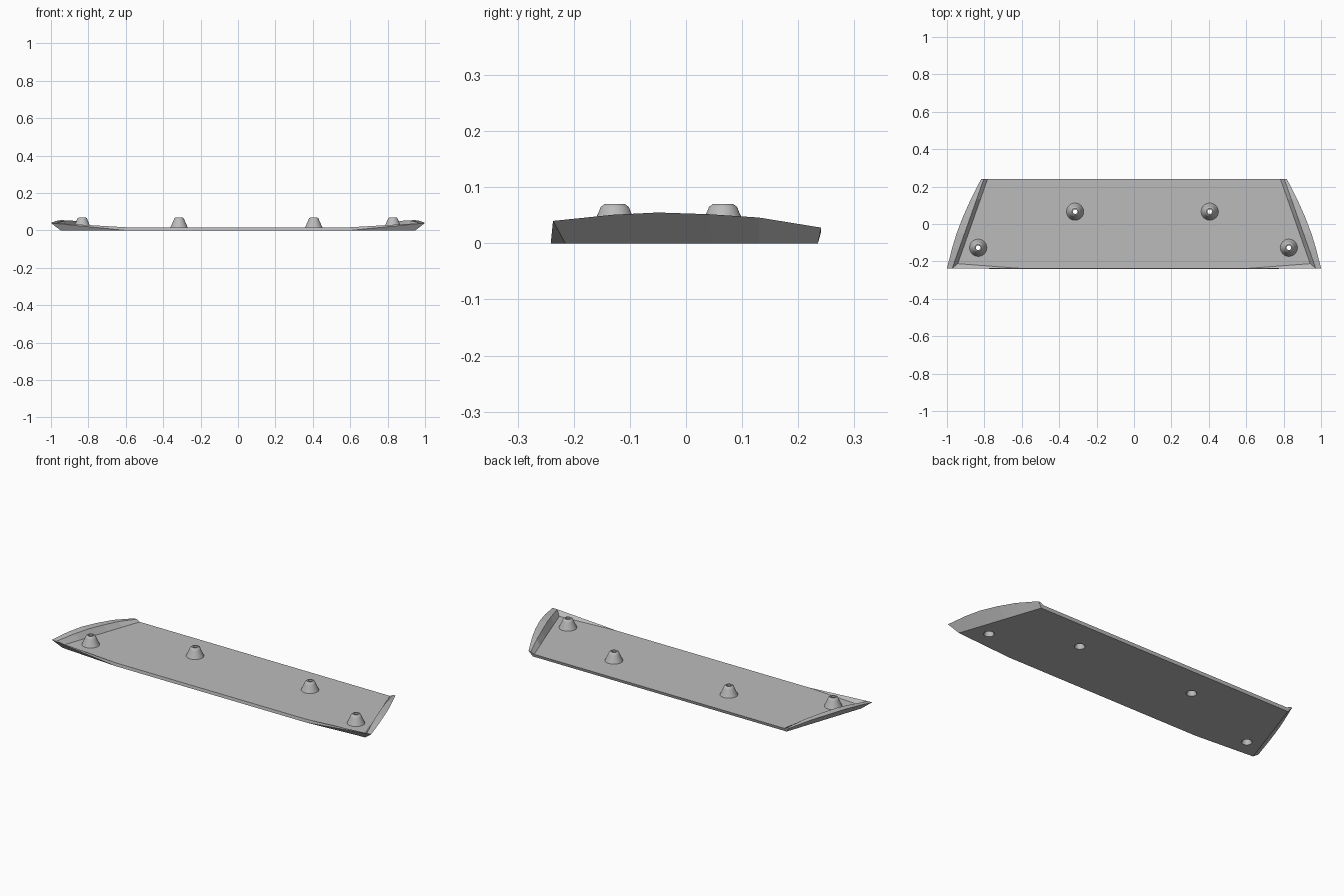
import bpy, bmesh, math
from mathutils import Vector

if "Cube" in bpy.data.objects:
    bpy.data.objects.remove(bpy.data.objects["Cube"], do_unlink=True)

grey = bpy.data.materials.new("plain grey")
grey.use_nodes = True
COLOR = (0.5, 0.5, 0.5, 1)
grey.diffuse_color = COLOR
grey.node_tree.nodes["Principled BSDF"].inputs["Base Color"].default_value = COLOR

FLOOR = 0.017


def finish(name, bm):
    bmesh.ops.recalc_face_normals(bm, faces=bm.faces)
    mesh = bpy.data.meshes.new(name)
    bm.to_mesh(mesh)
    bm.free()
    mesh.materials.append(grey)
    obj = bpy.data.objects.new(name, mesh)
    bpy.context.collection.objects.link(obj)
    return obj


def lathe(name, profile, x, y, segments=32):
    """Closed ring profile of (radius, z) spun about a vertical axis."""
    bm = bmesh.new()
    rings = []
    for i in range(segments):
        a = 2 * math.pi * i / segments
        rings.append([bm.verts.new((x + r * math.cos(a), y + r * math.sin(a), z))
                      for r, z in profile])
    n = len(profile)
    for i in range(segments):
        a, b = rings[i], rings[(i + 1) % segments]
        for j in range(n):
            k = (j + 1) % n
            bm.faces.new((a[j], b[j], b[k], a[k]))
    return finish(name, bm)


def frustum(name, x, y, r_low, r_high, z_low, z_high):
    bm = bmesh.new()
    bmesh.ops.create_cone(bm, cap_ends=True, segments=32, radius1=r_low,
                          radius2=r_high, depth=z_high - z_low)
    bmesh.ops.translate(bm, verts=bm.verts, vec=(x, y, (z_low + z_high) / 2))
    return finish(name, bm)


# Thin floor plate with an undercut front edge
bm = bmesh.new()
half_low = [(0.6, -0.241), (0.948, -0.215), (0.795, 0.235)]
half_top = [(0.6, -0.238), (0.955, -0.225), (0.797, 0.24)]
loops = []
for half, z in ((half_low, 0), (half_top, FLOOR)):
    pts = half + [(-x, y) for x, y in reversed(half)]
    loops.append([bm.verts.new((x, y, z)) for x, y in pts])
low, top = loops
bm.faces.new(low)
bm.faces.new(top)
for i in range(len(low)):
    j = (i + 1) % len(low)
    bm.faces.new((low[i], low[j], top[j], top[i]))
plate = finish("floor_plate", bm)

# Flared side lips: stations of (y, crest height, outward bulge)
STATIONS = [(-0.237, 0.040, 0), (-0.13, 0.051, 0.014), (-0.05, 0.055, 0.02),
            (0.04, 0.052, 0.02), (0.13, 0.046, 0.014), (0.241, 0.028, 0)]


def mix(a, b, t):
    return a + (b - a) * t


for side, label in ((1, "left"), (-1, "right")):
    bm = bmesh.new()
    sections = []
    for i, (y, z, bulge) in enumerate(STATIONS):
        t = (y - STATIONS[0][0]) / (STATIONS[-1][0] - STATIONS[0][0])
        y_low = mix(-0.215, 0.235, t)
        ring = [(mix(0.948, 0.795, t), y_low, 0),
                (mix(1.0, 0.817, t) + bulge, y, z),
                (mix(0.972, 0.803, t), y, z - 0.001),
                (mix(0.942, 0.783, t), mix(-0.212, 0.24, t), FLOOR),
                (mix(0.935, 0.78, t), mix(-0.212, 0.235, t), 0)]
        sections.append([bm.verts.new((side * px, py, pz)) for px, py, pz in ring])
    for a, b in zip(sections, sections[1:]):
        for j in range(len(a)):
            k = (j + 1) % len(a)
            bm.faces.new((a[j], a[k], b[k], b[j]))
    bm.faces.new(sections[0])
    bm.faces.new(sections[-1])
    finish(label + "_side_lip", bm)

    # Tapering front rim that fades into the plate
    bm = bmesh.new()
    corners = [(0.6, -0.241, 0), (0.6, -0.238, FLOOR), (0.948, -0.215, 0),
               (1.0, -0.237, 0.04), (0.972, -0.237, 0.039), (0.942, -0.212, FLOOR)]
    verts = [bm.verts.new((side * x, y, z)) for x, y, z in corners]
    bmesh.ops.convex_hull(bm, input=verts)
    finish(label + "_front_rim", bm)

# Hollow mounting bosses with tapered through holes
BOSS = [(0.047, FLOOR - 0.002), (0.029, 0.055), (0.025, 0.065), (0.018, 0.07),
        (0.012, 0.07), (0.012, 0.05), (0.026, 0)]
cutters = []
for i, (x, y) in enumerate([(-0.833, -0.127), (-0.315, 0.066),
                            (0.405, 0.066), (0.828, -0.127)]):
    boss = lathe("mounting_boss_%d" % (i + 1), BOSS, x, y)
    bpy.ops.object.select_all(action="DESELECT")
    boss.select_set(True)
    bpy.context.view_layer.objects.active = boss
    bpy.ops.object.shade_smooth_by_angle(angle=math.radians(35))
    cutters.append(frustum("hole_cutter_%d" % (i + 1), x, y, 0.027, 0.027, -0.02, 0.04))

for cutter in cutters:
    cutter.hide_render = True
    cutter.hide_set(True)
    mod = plate.modifiers.new("hole", "BOOLEAN")
    mod.operation = "DIFFERENCE"
    mod.solver = "EXACT"
    mod.object = cutter
